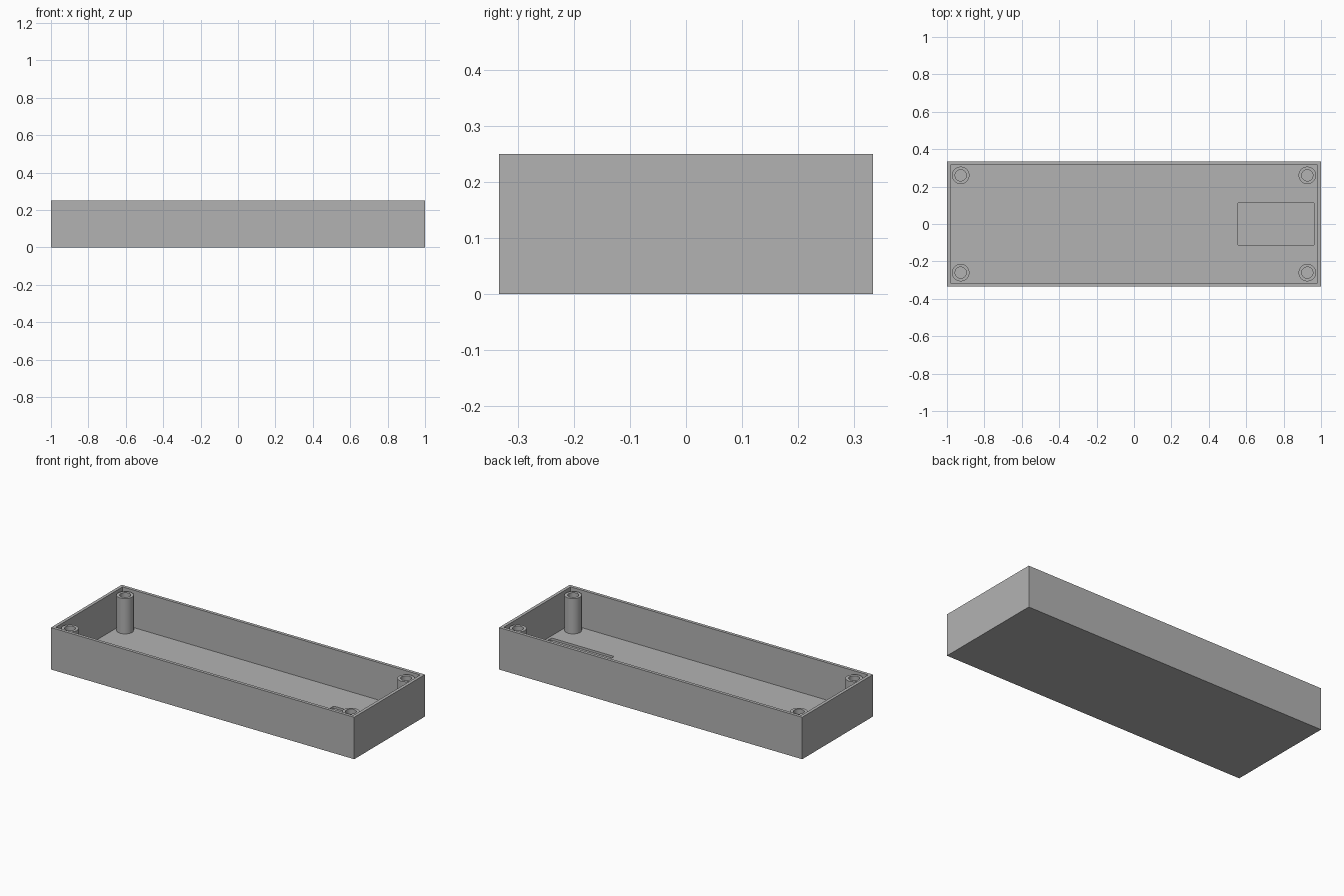
import bpy
import bmesh
from mathutils import Vector

if "Cube" in bpy.data.objects:
    bpy.data.objects.remove(bpy.data.objects["Cube"])

LENGTH, DEPTH, HEIGHT = 2.0, 0.667, 0.25
WALL = 0.0267
POST_RADIUS, HOLE_RADIUS, POST_TOP = 0.0467, 0.03, 0.237

grey = bpy.data.materials.new("plain grey")
grey.use_nodes = True
grey.diffuse_color = (0.45, 0.45, 0.45, 1)
grey.node_tree.nodes["Principled BSDF"].inputs["Base Color"].default_value = grey.diffuse_color


def add_object(name, bm):
    bmesh.ops.recalc_face_normals(bm, faces=bm.faces)
    mesh = bpy.data.meshes.new(name)
    bm.to_mesh(mesh)
    bm.free()
    mesh.materials.append(grey)
    obj = bpy.data.objects.new(name, mesh)
    bpy.context.collection.objects.link(obj)
    return obj


def box(low, high):
    bm = bmesh.new()
    bmesh.ops.create_cube(bm, size=1)
    low, high = Vector(low), Vector(high)
    for v in bm.verts:
        v.co = (low + high) / 2 + v.co * (high - low)
    return bm


# Open tray: inset the top of a block and push the inside down to the floor
bm = box((-LENGTH / 2, -DEPTH / 2, 0), (LENGTH / 2, DEPTH / 2, HEIGHT))
top = max(bm.faces, key=lambda f: f.calc_center_median().z)
bmesh.ops.inset_region(bm, faces=[top], thickness=WALL)
inner = bmesh.ops.extrude_discrete_faces(bm, faces=[top])["faces"][0]
for v in inner.verts:
    v.co.z = WALL
tray = add_object("tray", bm)

# Shallow rounded pocket cut into the floor
bm = box((0.553, -0.113, WALL / 2), (0.965, 0.113, WALL + 0.05))
upright = [e for e in bm.edges if abs(e.verts[0].co.z - e.verts[1].co.z) > 0.01]
bmesh.ops.bevel(bm, geom=upright, offset=0.008, segments=4, profile=0.5, affect='EDGES')
cutter = add_object("pocket_cutter", bm)
cutter.hide_render = True
cut = tray.modifiers.new("pocket", 'BOOLEAN')
cut.operation = 'DIFFERENCE'
cut.solver = 'EXACT'
cut.object = cutter
bpy.context.view_layer.objects.active = tray
bpy.ops.object.modifier_apply(modifier=cut.name)
bpy.data.objects.remove(cutter)


# Hollow screw post: a wall profile turned around its axis
def screw_post(name, x, y):
    bm = bmesh.new()
    profile = [(POST_RADIUS, WALL), (POST_RADIUS, POST_TOP),
               (HOLE_RADIUS, POST_TOP), (HOLE_RADIUS, WALL)]
    verts = [bm.verts.new((r, 0, z)) for r, z in profile]
    edges = [bm.edges.new(pair) for pair in zip(verts, verts[1:])]
    bmesh.ops.spin(bm, geom=verts + edges, cent=(0, 0, 0), axis=(0, 0, 1),
                   angle=6.2831853, steps=48, use_duplicate=False)
    bmesh.ops.remove_doubles(bm, verts=bm.verts, dist=0.0001)
    post = add_object(name, bm)
    post.location = (x, y, 0)
    bpy.ops.object.select_all(action='DESELECT')
    post.select_set(True)
    bpy.context.view_layer.objects.active = post
    bpy.ops.object.shade_smooth_by_angle()


post_x = LENGTH / 2 - WALL - POST_RADIUS
post_y = DEPTH / 2 - WALL - POST_RADIUS
for side, sx in (("left", 1), ("right", -1)):
    for end, sy in (("front", -1), ("back", 1)):
        screw_post(f"{end}_{side}_screw_post", sx * post_x, sy * post_y)
